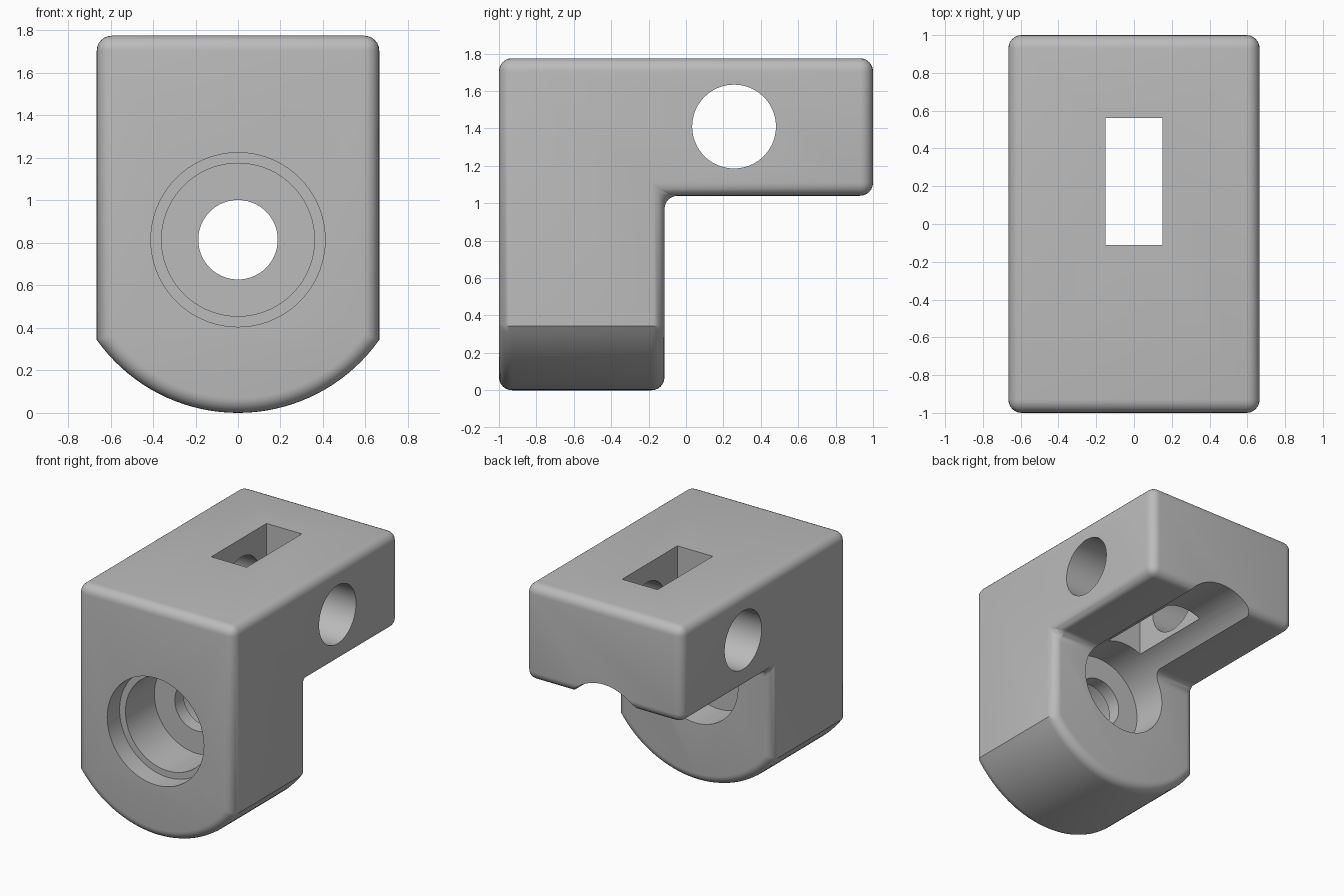
import bpy, bmesh, math
from mathutils import Matrix

old = bpy.data.objects.get("Cube")
if old:
    bpy.data.objects.remove(old)

HALF_W, TOP, ARM_Z = 0.665, 1.775, 1.04   # half width, top, underside of arm
BACK = -0.115                             # back of the housing
AXIS_Z = 0.815                            # height of the bore axis, also lower radius
FILLET = 0.07

grey = bpy.data.materials.new("light grey")
grey.use_nodes = True
colour = (0.5, 0.5, 0.5, 1)
grey.diffuse_color = colour
grey.node_tree.nodes["Principled BSDF"].inputs["Base Color"].default_value = colour


def add_object(name, bm):
    mesh = bpy.data.meshes.new(name)
    bm.to_mesh(mesh)
    bm.free()
    mesh.materials.append(grey)
    obj = bpy.data.objects.new(name, mesh)
    bpy.context.collection.objects.link(obj)
    return obj


# Housing: round-bottomed front profile, extruded back
bm = bmesh.new()
spread = math.asin(HALF_W / AXIS_Z)
steps = 36
points = [(-HALF_W, TOP)]
for i in range(steps + 1):
    a = spread * (2 * i / steps - 1)
    points.append((AXIS_Z * math.sin(a), AXIS_Z * (1 - math.cos(a))))
points.append((HALF_W, TOP))
front = bm.faces.new([bm.verts.new((x, -1, z)) for x, z in points])
solid = bmesh.ops.extrude_face_region(bm, geom=[front])["geom"]
bmesh.ops.translate(bm, vec=(0, BACK + 1, 0),
                    verts=[v for v in solid if isinstance(v, bmesh.types.BMVert)])

# Arm: upper part of the back face pulled rearwards
bmesh.ops.bisect_plane(bm, geom=bm.verts[:] + bm.edges[:] + bm.faces[:],
                       plane_co=(0, 0, ARM_Z), plane_no=(0, 0, 1))
bmesh.ops.recalc_face_normals(bm, faces=bm.faces)
upper = [f for f in bm.faces if f.normal.y > 0.9 and f.calc_center_median().z > ARM_Z]
pulled = bmesh.ops.extrude_face_region(bm, geom=upper)["geom"]
bmesh.ops.translate(bm, vec=(0, 1 - BACK, 0),
                    verts=[v for v in pulled if isinstance(v, bmesh.types.BMVert)])
bmesh.ops.delete(bm, geom=[f for f in upper if f.is_valid], context="FACES_ONLY")
bmesh.ops.dissolve_limit(bm, angle_limit=0.01, verts=bm.verts, edges=bm.edges)
bmesh.ops.recalc_face_normals(bm, faces=bm.faces)

# Rounded outer edges
edges = [e for e in bm.edges if e.calc_face_angle(0) > math.radians(50)]
bmesh.ops.bevel(bm, geom=edges, offset=FILLET, offset_type="OFFSET", segments=6,
                profile=0.5, affect="EDGES", clamp_overlap=True)
body = add_object("bracket_body", bm)


def cut(name, bm):
    cutter = add_object(name, bm)
    cutter.hide_render = True
    mod = body.modifiers.new(name, "BOOLEAN")
    mod.operation, mod.solver, mod.object = "DIFFERENCE", "EXACT", cutter
    bpy.context.view_layer.objects.active = body
    bpy.ops.object.modifier_apply(modifier=name)
    bpy.data.objects.remove(cutter)


def bore(name, radius, start, end, axis="Y", centre=(0, 0, AXIS_Z)):
    bm = bmesh.new()
    bmesh.ops.create_cone(bm, cap_ends=True, segments=72, radius1=radius,
                          radius2=radius, depth=end - start)
    mid = (start + end) / 2
    shift = (0, mid, 0) if axis == "Y" else (mid, 0, 0)
    turn = Matrix.Rotation(math.pi / 2, 4, "X" if axis == "Y" else "Y")
    bmesh.ops.transform(bm, matrix=Matrix.Translation(centre) @ Matrix.Translation(shift) @ turn,
                        verts=bm.verts)
    cut(name, bm)


# Stepped bore along the length, rear bore also grooves the arm
bore("front_recess", 0.41, -1.2, -0.85)
bore("front_bore", 0.36, -1.1, -0.5)
bore("rear_bore", 0.36, -0.395, 1.2)
bore("through_hole", 0.187, -0.7, -0.2)

# Cross hole through the arm
bore("cross_hole", 0.224, -1, 1, axis="X", centre=(0, 0.257, 1.41))

# Rectangular slot from the top into the groove
bm = bmesh.new()
bmesh.ops.create_cube(bm, size=1, matrix=Matrix.Translation((0, 0.225, 1.5))
                      @ Matrix.Diagonal((0.3, 0.67, 1, 1)))
cut("top_slot", bm)

# Smooth rounds, crisp bore edges
bpy.ops.object.select_all(action="DESELECT")
body.select_set(True)
bpy.context.view_layer.objects.active = body
bpy.ops.object.shade_smooth_by_angle(angle=math.radians(30))
